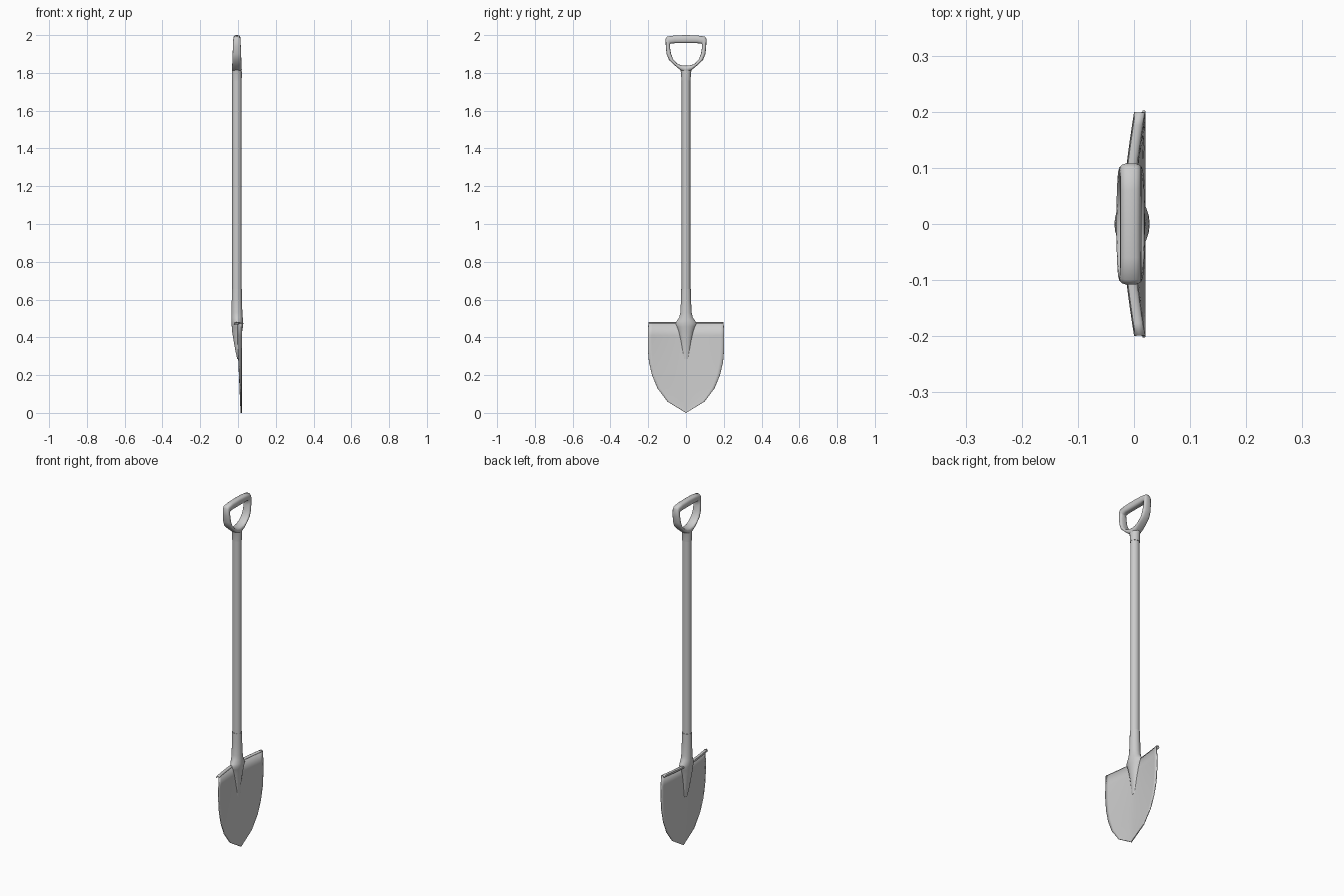
import bpy, bmesh, math

if "Cube" in bpy.data.objects:
    bpy.data.objects.remove(bpy.data.objects["Cube"])

CX = -0.006  # shaft axis


def make(name, rows, close_u=False, close_v=False, caps=False, thick=0.0, angle=35):
    """Skin a list of point rows into a smooth object."""
    bm = bmesh.new()
    grid = [[bm.verts.new(p) for p in row] for row in rows]
    n, m = len(grid), len(grid[0])
    for i in range(n if close_u else n - 1):
        for j in range(m if close_v else m - 1):
            a, b = grid[i], grid[(i + 1) % n]
            k = (j + 1) % m
            bm.faces.new((a[j], a[k], b[k], b[j]))
    if caps:
        bm.faces.new(grid[0])
        bm.faces.new(grid[-1])
    bmesh.ops.remove_doubles(bm, verts=bm.verts, dist=1e-5)
    bmesh.ops.recalc_face_normals(bm, faces=bm.faces)
    me = bpy.data.meshes.new(name)
    bm.to_mesh(me)
    bm.free()
    ob = bpy.data.objects.new(name, me)
    bpy.context.collection.objects.link(ob)
    if thick:
        mod = ob.modifiers.new("thickness", 'SOLIDIFY')
        mod.thickness = thick
        mod.offset = 0
    bpy.ops.object.select_all(action='DESELECT')
    ob.select_set(True)
    bpy.context.view_layer.objects.active = ob
    bpy.ops.object.shade_smooth_by_angle(angle=math.radians(angle))
    return ob


def spow(v, p):
    return math.copysign(abs(v) ** p, v)


def ring(z, x0, x1, ry, p=1.0, n=24):
    """Oval cross-section between x0 and x1, half width ry."""
    c, r = (x0 + x1) / 2, (x1 - x0) / 2
    return [(c + r * spow(math.cos(2 * math.pi * i / n), p),
             ry * math.sin(2 * math.pi * i / n), z) for i in range(n)]


def round_ring(z, rx, ry):
    return ring(z, CX - rx, CX + rx, ry)


# Shaft
make("shaft", [round_ring(z, .0245, .0225) for z in (.5, 1.81)], close_v=True, caps=True)

# Collar under the grip
make("grip_collar", [round_ring(1.76, .0255, .0245), round_ring(1.8, .0265, .026),
                     round_ring(1.825, .024, .032)], close_v=True, caps=True)

# D-shaped grip: outer and inner outline of one half, mirrored
outer = [(0, 2), (.06, 1.998), (.1, 1.992), (.108, 1.98), (.107, 1.94), (.103, 1.9),
         (.09, 1.868), (.06, 1.84), (.03, 1.815), (0, 1.8)]
inner = [(0, 1.957), (.06, 1.957), (.081, 1.956), (.085, 1.952), (.084, 1.93), (.079, 1.9),
         (.068, 1.872), (.048, 1.85), (.028, 1.841), (0, 1.838)]
half = list(zip(outer, inner))
loop = half + [((-o[0], o[1]), (-i[0], i[1])) for o, i in reversed(half[1:-1])]
rows = []
for (oy, oz), (iy, iz) in loop:
    depth = .026 - .007 * ((oz - 1.8) / .2)
    row = []
    for k in range(16):
        a = 2 * math.pi * k / 16
        t = .5 + .5 * spow(math.cos(a), .7)
        row.append((CX + depth * spow(math.sin(a), .7),
                    iy + (oy - iy) * t, iz + (oz - iz) * t))
    rows.append(row)
make("d_grip", rows, close_u=True, close_v=True, angle=50)

# Blade: dished sheet, edges bending towards +x
def spine(z):
    return .016 - .021 * z / .48


def blade_x(u, z):
    return spine(z) + (.018 - spine(z)) * abs(u) ** 1.4


outline = [(0, 0), (.06, .098), (.13, .151), (.2, .18), (.27, .196), (.34, .202),
           (.41, .202), (.472, .199)]
rows = [[(blade_x(j / 10, z), w * j / 10, z) for j in range(-10, 11)] for z, w in outline]
make("blade", rows, thick=.005)

# Rolled foot treads on both shoulders
roll = [(0, 0), (-.002, .004), (-.008, .006), (-.014, .004), (-.016, -.004)]
for side, label in ((1, "left"), (-1, "right")):
    rows = []
    for k in range(8):
        u = .2 + .8 * k / 7
        rows.append([(blade_x(u, .472) + dx, side * .199 * u, .472 + dz) for dx, dz in roll])
    make("foot_tread_" + label, rows, thick=.004, angle=50)

# Socket flaring into the blade and tapering into a tongue
sections = [(.655, -.032, .020, .0255, 1), (.6, -.033, .021, .0265, 1),
            (.53, -.034, .023, .030, 1), (.505, -.035, .025, .036, 1.1),
            (.487, -.035, .027, .049, 1.3), (.472, -.034, .028, .057, 1.5),
            (.455, -.033, .026, .049, 1.4), (.43, -.031, .022, .040, 1.2),
            (.38, -.023, .015, .029, 1.1), (.33, -.014, .010, .021, 1),
            (.285, -.004, .008, .013, 1)]
make("socket", [ring(*s) for s in sections], close_v=True, caps=True, angle=50)
